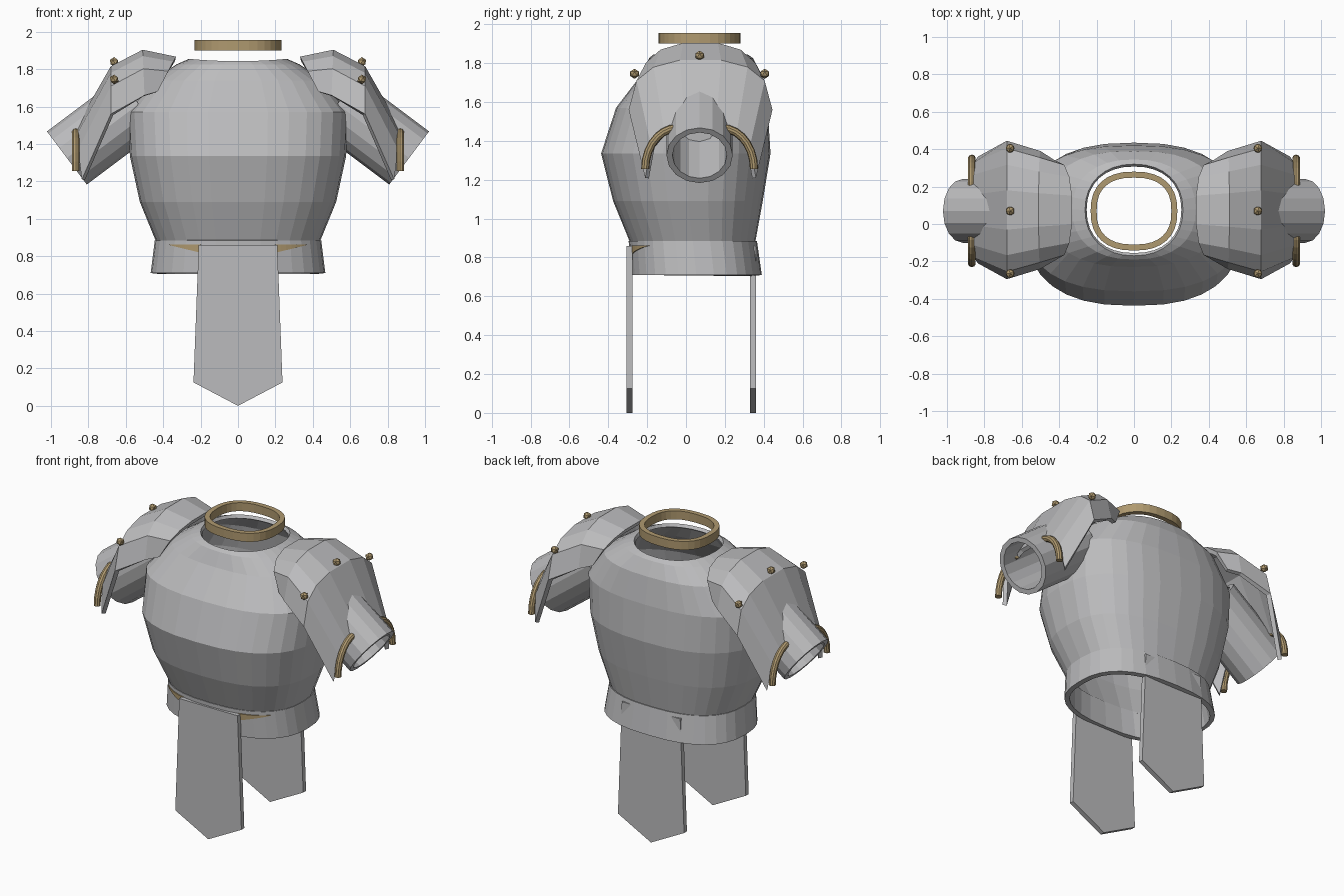
import bpy, bmesh, math
from mathutils import Vector, Matrix

if "Cube" in bpy.data.objects:
    bpy.data.objects.remove(bpy.data.objects["Cube"])


def material(name, color):
    m = bpy.data.materials.new(name)
    m.diffuse_color = (*color, 1)
    m.use_nodes = True
    m.node_tree.nodes["Principled BSDF"].inputs["Base Color"].default_value = m.diffuse_color
    return m


STEEL = material("steel grey", (0.50, 0.50, 0.51))
GOLD = material("dull gold", (0.43, 0.32, 0.16))
CY = 0.07  # depth of the shoulder and neck axis


def add_object(name, bm, mat, mirror=False, wall=0):
    me = bpy.data.meshes.new(name)
    bm.to_mesh(me)
    bm.free()
    ob = bpy.data.objects.new(name, me)
    bpy.context.collection.objects.link(ob)
    me.materials.append(mat)
    if mirror:
        ob.modifiers.new("mirror", 'MIRROR').use_mirror_merge = False
    if wall:
        s = ob.modifiers.new("wall", 'SOLIDIFY')
        s.thickness, s.offset, s.use_even_offset = wall, -1, True
    return ob


def loft(rings, closed=True, caps=False):
    """Skin a row of cross-sections that share a point count."""
    bm = bmesh.new()
    rows = [[bm.verts.new(p) for p in r] for r in rings]
    n = len(rows[0])
    for a, b in zip(rows, rows[1:]):
        for i in range(n if closed else n - 1):
            j = (i + 1) % n
            bm.faces.new((a[i], a[j], b[j], b[i]))
    if caps:
        bm.faces.new(rows[0][::-1])
        bm.faces.new(rows[-1])
    return bm


def spow(v, e):
    return math.copysign(abs(v) ** e, v)


def oval(z, hw, y0, y1, n=2.5, count=32, dip=0):
    """Rounded-square ring between depths y0 and y1."""
    pts = []
    for i in range(count):
        a = 2 * math.pi * i / count
        c, s = math.cos(a), math.sin(a)
        pts.append((hw * spow(c, 2 / n),
                    (y0 + y1) / 2 + (y1 - y0) / 2 * spow(s, 2 / n),
                    z - dip * s * s))
    return pts


# Breastplate shell
add_object("breastplate", loft([
    oval(0.87, 0.435, -0.285, 0.355),
    oval(1.09, 0.525, -0.375, 0.395),
    oval(1.335, 0.578, -0.437, 0.435),
    oval(1.57, 0.59, -0.36, 0.42),
    oval(1.74, 0.46, -0.23, 0.39),
    oval(1.825, 0.33, -0.19, 0.345, 2.3),
    oval(1.855, 0.262, -0.17, 0.32, 2.2, dip=0.012),
]), STEEL, wall=0.022)

# Flared waist band
BAND_TOP, BAND_LOW = (0.445, -0.295, 0.365), (0.467, -0.285, 0.39)
add_object("waist_band", loft([oval(0.71, *BAND_LOW), oval(0.885, *BAND_TOP)]),
           STEEL, wall=0.03)

# Gold trim slivers beside the front tabard
def trim_point(x, z):
    t = (0.885 - z) / 0.175
    hw, y0, y1 = [p + (q - p) * t for p, q in zip(BAND_TOP, BAND_LOW)]
    y = (y0 + y1) / 2 - (y1 - y0) / 2 * (1 - (x / hw) ** 2.5) ** 0.4
    return (x, y - 0.006, z)


xs = [0.20 + 0.17 * i / 6 for i in range(7)]
add_object("belt_trim", loft([
    [trim_point(x, 0.86 - 0.042 * (1 - i / 6)) for i, x in enumerate(xs)],
    [trim_point(x, 0.862) for x in xs],
], closed=False), GOLD, mirror=True, wall=0.006)

# Neck ring
add_object("neck_ring", loft([
    oval(1.90, 0.232, CY - 0.212, CY + 0.21, 2.4),
    oval(1.955, 0.232, CY - 0.212, CY + 0.21, 2.4),
]), GOLD, wall=0.032)

# Hanging tabards, front and back
outline = [(-0.21, 0.86), (-0.238, 0.125), (0, 0), (0.238, 0.125), (0.21, 0.86)]
for name, y in (("front_tabard", -0.305), ("back_tabard", 0.33)):
    add_object(name, loft([[(x, y, z) for x, z in outline],
                           [(x, y + 0.03, z) for x, z in outline]], caps=True), STEEL)
    bm = bmesh.new()
    bm.from_mesh(bpy.data.meshes[name])
    bmesh.ops.recalc_face_normals(bm, faces=bm.faces)
    bm.to_mesh(bpy.data.meshes[name])
    bm.free()

# Shoulder plates: arched sections from the neck side out to the arm
def arch(spine, edge, hw):
    pts = []
    for deg in (90, 60, 36, 12, -12, -36, -60, -90):
        a = math.radians(deg)
        drop = 1 - max(math.cos(a), 0) ** 0.8
        pts.append((spine[0] + (edge[0] - spine[0]) * drop,
                    CY + 0.005 + hw * spow(math.sin(a), 0.8),
                    spine[1] + (edge[1] - spine[1]) * drop))
    return pts


add_object("shoulder_plate", loft([
    arch((0.33, 1.87), (0.43, 1.68), 0.27),
    arch((0.51, 1.908), (0.50, 1.66), 0.315),
    arch((0.68, 1.82), (0.68, 1.56), 0.37),
    arch((0.87, 1.49), (0.835, 1.21), 0.285),
], closed=False), STEEL, mirror=True, wall=0.025)

# Arm tubes
axis = Vector((0.80, 0, -0.60))
across = Vector((0.60, 0, 0.80))
end = Vector((0.915, CY, 1.325))


def tube_ring(back):
    return [end - axis * back + across * 0.147 * math.cos(a) + Vector((0, 0.14 * math.sin(a), 0))
            for a in (2 * math.pi * i / 16 for i in range(16))]


add_object("arm_tube", loft([tube_ring(0.48), tube_ring(0)]), STEEL, mirror=True, wall=0.03)

# Gold studs on the shoulder plates
bm = bmesh.new()
for dy, z in ((0, 1.838), (0.335, 1.745), (-0.335, 1.745)):
    bmesh.ops.create_icosphere(bm, subdivisions=1, radius=0.026,
                               matrix=Matrix.Translation((0.662, CY + dy, z)))
add_object("shoulder_studs", bm, GOLD, mirror=True)

# Curved gold bars along the outer rim of the shoulder plates
for name, side in (("front_rim_bar", -1), ("back_rim_bar", 1)):
    rings = []
    for i in range(8):
        a = math.pi / 2 * i / 7
        radial = Vector((0, side * math.cos(a), math.sin(a)))
        mid = Vector((0.867, CY + side * (0.115 + 0.165 * math.cos(a)),
                      1.255 + 0.21 * math.sin(a)))
        rings.append([mid + 0.021 * (math.cos(t) * radial + math.sin(t) * Vector((1, 0, 0)))
                      for t in (2 * math.pi * k / 10 for k in range(10))])
    bm = loft(rings, caps=True)
    bmesh.ops.recalc_face_normals(bm, faces=bm.faces)
    add_object(name, bm, GOLD, mirror=True)
